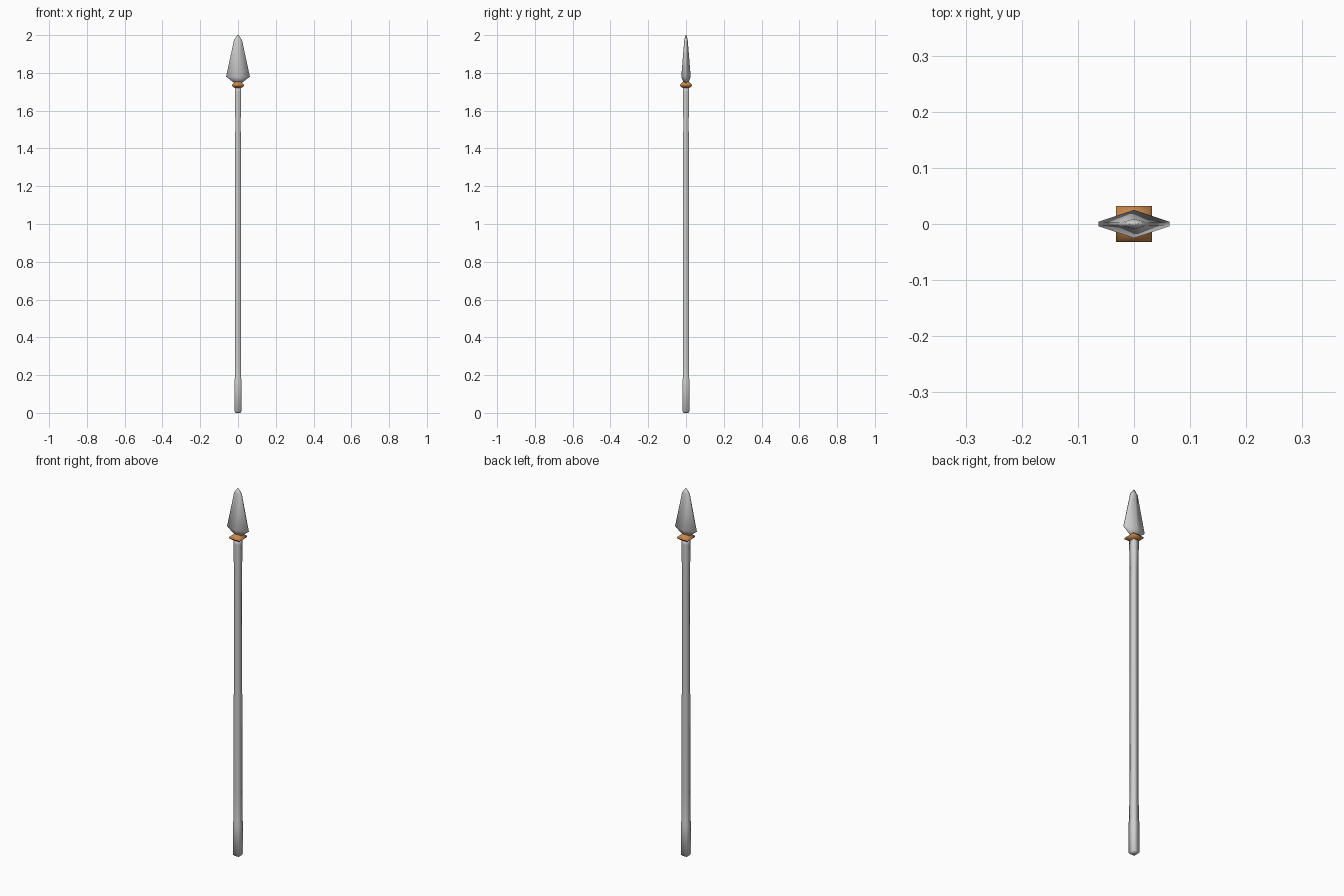
import bpy

if "Cube" in bpy.data.objects:
    bpy.data.objects.remove(bpy.data.objects["Cube"])


def material(name, rgb):
    m = bpy.data.materials.new(name)
    m.diffuse_color = (*rgb, 1)
    m.use_nodes = True
    m.node_tree.nodes["Principled BSDF"].inputs["Base Color"].default_value = m.diffuse_color
    return m


STEEL = material("pale_grey", (0.62, 0.62, 0.62))
BRONZE = material("bronze", (0.56, 0.24, 0.07))


def loft(name, sections, mat, smooth=True):
    """Skin a stack of rings; each ring is (z, list of xy points)."""
    n = len(sections[0][1])
    verts = [(x, y, z) for z, ring in sections for x, y in ring]
    faces = [list(range(n))[::-1],
             list(range((len(sections) - 1) * n, len(sections) * n))]
    for i in range(len(sections) - 1):
        for j in range(n):
            k = (j + 1) % n
            faces.append((i * n + j, i * n + k, (i + 1) * n + k, (i + 1) * n + j))
    mesh = bpy.data.meshes.new(name)
    mesh.from_pydata(verts, [], faces)
    mesh.materials.append(mat)
    mesh.polygons.foreach_set("use_smooth", [smooth] * len(mesh.polygons))
    ob = bpy.data.objects.new(name, mesh)
    bpy.context.collection.objects.link(ob)
    return ob


def square(r):
    return [(-r, -r), (r, -r), (r, r), (-r, r)]


def blade_section(w, edge, ridge):
    # flat-edged diamond with a central ridge on both faces
    return [(-w, -edge), (0, -ridge), (w, -edge), (w, edge), (0, ridge), (-w, edge)]


# Square shaft with a thicker butt and a slight flare under the collar
loft("shaft", [(z, square(r)) for z, r in
               [(0, 0.012), (0.008, 0.0185), (0.17, 0.0185), (0.19, 0.0165),
                (0.36, 0.0155), (1.56, 0.0145), (1.70, 0.0165), (1.725, 0.0165)]], STEEL)

# Square collar with a sharp waist
loft("collar", [(z, square(r)) for z, r in
                [(1.72, 0.018), (1.732, 0.032), (1.738, 0.032), (1.755, 0.014)]], BRONZE)

# Leaf-shaped spearhead
loft("spearhead", [(z, blade_section(w, e, r)) for z, w, e, r in
                   [(1.745, 0.018, 0.004, 0.012), (1.78, 0.063, 0.004, 0.025),
                    (1.975, 0.021, 0.003, 0.009), (2.0, 0.004, 0.001, 0.002)]], STEEL)
